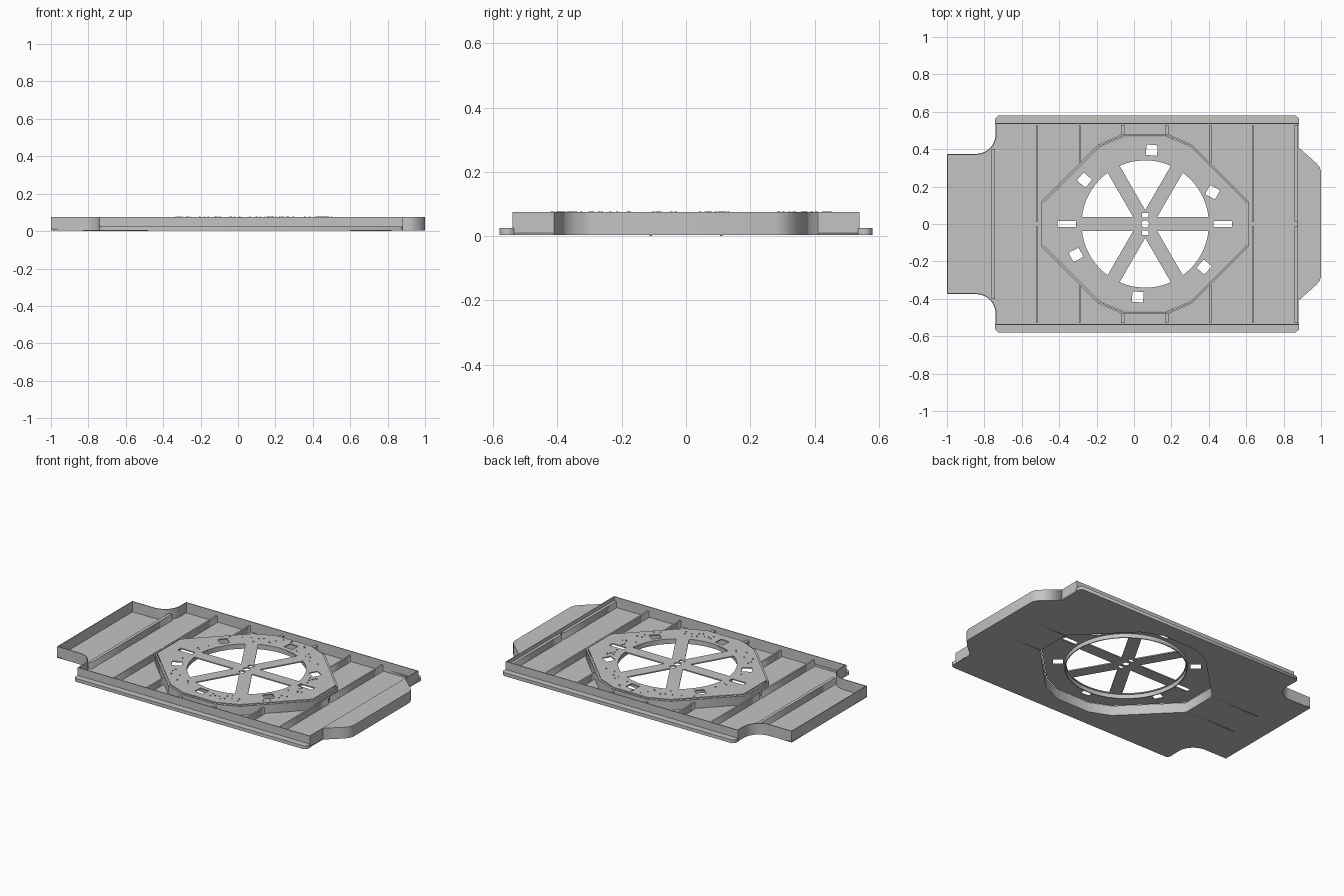
import bpy, bmesh, math, random
from mathutils import Vector

random.seed(4)
cube = bpy.data.objects.get("Cube")
if cube:
    bpy.data.objects.remove(cube)

steel = bpy.data.materials.new("light_grey_metal")
steel.use_nodes = True
grey = (0.55, 0.55, 0.55, 1)
steel.diffuse_color = grey
steel.node_tree.nodes["Principled BSDF"].inputs["Base Color"].default_value = grey
CX = 0.06  # turntable centre along x


def add_object(name, mesh):
    mesh.name = name
    mesh.materials.clear()
    mesh.materials.append(steel)
    obj = bpy.data.objects.new(name, mesh)
    bpy.context.collection.objects.link(obj)
    return obj


def slab(name, loops, z0, z1):
    """Extruded flat shape: first loop is the outline, the rest are holes."""
    curve = bpy.data.curves.new(name + "_profile", 'CURVE')
    curve.dimensions = '2D'
    curve.fill_mode = 'BOTH'
    curve.extrude = (z1 - z0) / 2
    for loop in loops:
        spline = curve.splines.new('POLY')
        spline.points.add(len(loop) - 1)
        for point, (x, y) in zip(spline.points, loop):
            point.co = (x, y, 0, 1)
        spline.use_cyclic_u = True
    temp = bpy.data.objects.new(name + "_profile", curve)
    bpy.context.collection.objects.link(temp)
    graph = bpy.context.evaluated_depsgraph_get()
    mesh = bpy.data.meshes.new_from_object(temp.evaluated_get(graph))
    bpy.data.objects.remove(temp)
    bm = bmesh.new()
    bm.from_mesh(mesh)
    bmesh.ops.remove_doubles(bm, verts=bm.verts, dist=1e-5)
    bmesh.ops.translate(bm, verts=bm.verts, vec=(0, 0, (z0 + z1) / 2))
    bmesh.ops.recalc_face_normals(bm, faces=bm.faces)
    bm.to_mesh(mesh)
    bm.free()
    return add_object(name, mesh)


def rect(x, y, w, h, angle=0):
    c, s = math.cos(angle), math.sin(angle)
    corners = [(-w, -h), (w, -h), (w, h), (-w, h)]
    return [(x + (a * c - b * s) / 2, y + (a * s + b * c) / 2) for a, b in corners]


def arc(x, y, r, a0, a1, n):
    steps = [math.radians(a0 + (a1 - a0) * i / n) for i in range(n + 1)]
    return [(x + r * math.cos(a), y + r * math.sin(a)) for a in steps]


def circle(r, n=48):
    return arc(CX, 0, r, 0, 360, n)[:-1]


def mirror_y(half):
    return half + [(x, -y) for x, y in reversed(half)]


def inset(loop, t):
    """Move every edge of a clockwise loop inward by t."""
    pts = [Vector(p) for p in loop]
    out = []
    for i, p in enumerate(pts):
        a = (p - pts[i - 1]).normalized()
        b = (pts[(i + 1) % len(pts)] - p).normalized()
        na, nb = Vector((a.y, -a.x)), Vector((b.y, -b.x))
        out.append(tuple(p + (na + nb) * t / (1 + na.dot(nb))))
    return out


def block(name, x0, x1, y0, y1, z0, z1):
    return slab(name, [rect((x0 + x1) / 2, (y0 + y1) / 2, x1 - x0, y1 - y0)], z0, z1)


# Tray floor and rim wall
tray = mirror_y([(-1, 0.375)] + arc(-0.845, 0.48, 0.105, -90, 0, 10)
                + [(-0.74, 0.54), (0.88, 0.54)])
octagon = mirror_y([(-0.495, 0.12), (-0.19, 0.425), (-0.06, 0.48),
                    (0.18, 0.48), (0.31, 0.425), (0.615, 0.12)])
slab("tray_floor", [tray, octagon], 0.004, 0.01)
slab("tray_wall", [tray, inset(tray, 0.005)], 0.004, 0.075)

# Chamfered end box
slab("end_box", [mirror_y([(0.88, 0.41), (0.975, 0.325), (0.992, 0.305), (1, 0.28)])],
     0.004, 0.075)

# Side flanges with clipped corners
for side, name in ((1, "back"), (-1, "front")):
    flange = [(-0.742, 0.535), (-0.742, 0.565), (-0.725, 0.58),
              (0.865, 0.58), (0.882, 0.565), (0.882, 0.535)]
    slab(name + "_flange", [[(x, side * y) for x, y in flange]], 0.004, 0.025)

    # Cross ribs, stopping at the turntable well or at the centre gap
    for x, inner, width in ((-0.52, 0.01, 0.01), (-0.29, 0.33, 0.01), (0.41, 0.33, 0.01),
                            (0.635, 0.01, 0.01), (0.868, 0.012, 0.022),
                            (-0.06, 0.47, 0.018), (0.175, 0.47, 0.018)):
        y0, y1 = sorted((side * inner, side * 0.53))
        block(name + "_rib", x - width / 2, x + width / 2, y0, y1, 0.01, 0.052)

    # Thin strips under the floor
    for x0, x1 in ((-0.83, -0.48), (0.6, 0.82)):
        y = side * 0.11
        block(name + "_under_strip", x0, x1, y - 0.004, y + 0.004, 0, 0.004)
block("end_rib", -0.762, -0.742, -0.4, 0.4, 0.01, 0.052)

# Turntable well wall
slab("well_wall", [octagon, inset(octagon, 0.01)], 0.004, 0.066)

# Turntable plate with six windows, a hub and slots
RADIUS, SPOKE = 0.34, 0.037
trim = math.degrees(math.asin(SPOKE / RADIUS))
holes = [circle(0.02, 20), rect(CX, 0.046, 0.035, 0.024), rect(CX, -0.046, 0.035, 0.024)]
for k in range(6):
    mid = 30 + 60 * k
    a = math.radians(mid)
    apex = (CX + 2 * SPOKE * math.cos(a), 2 * SPOKE * math.sin(a))
    holes.append([apex] + arc(CX, 0, RADIUS, mid - 30 + trim, mid + 30 - trim, 12))
slots = [(0.095, 0.395, -5), (-0.265, 0.235, -40), (-0.31, -0.165, 28),
         (0.02, -0.39, -5), (0.375, -0.23, 50), (0.42, 0.17, -28)]
for x, y, turn in slots:
    holes.append(rect(x, y, 0.06, 0.056, math.radians(turn)))
for x in (-0.36, 0.475):
    holes.append(rect(x, 0, 0.1, 0.032))
slab("turntable_plate", [inset(octagon, 0.012)] + holes, 0.066, 0.073)

# Circular rim beneath the plate
slab("turntable_rim", [circle(0.352), circle(0.346)], 0.04, 0.066)

# Small pins scattered over the plate ring
bm = bmesh.new()
while len(bm.verts) < 60 * 12:
    a, r = random.uniform(0, math.tau), random.uniform(0.37, 0.45)
    x, y = CX + r * math.cos(a), r * math.sin(a)
    if abs(y) < 0.03 or any(math.hypot(x - s[0], y - s[1]) < 0.055 for s in slots):
        continue
    pin = bmesh.ops.create_cone(bm, cap_ends=True, segments=6, radius1=0.004,
                                radius2=0.004, depth=0.005)
    bmesh.ops.translate(bm, verts=pin["verts"], vec=(x, y, 0.0745))
pins = bpy.data.meshes.new("plate_pins")
bm.to_mesh(pins)
bm.free()
add_object("plate_pins", pins)

# Smooth the curved walls while keeping corners sharp
for obj in bpy.context.scene.objects:
    if obj.type == 'MESH' and obj.name in ("tray_wall", "turntable_rim", "turntable_plate"):
        bpy.context.view_layer.objects.active = obj
        obj.select_set(True)
bpy.ops.object.shade_smooth_by_angle(angle=math.radians(25))
